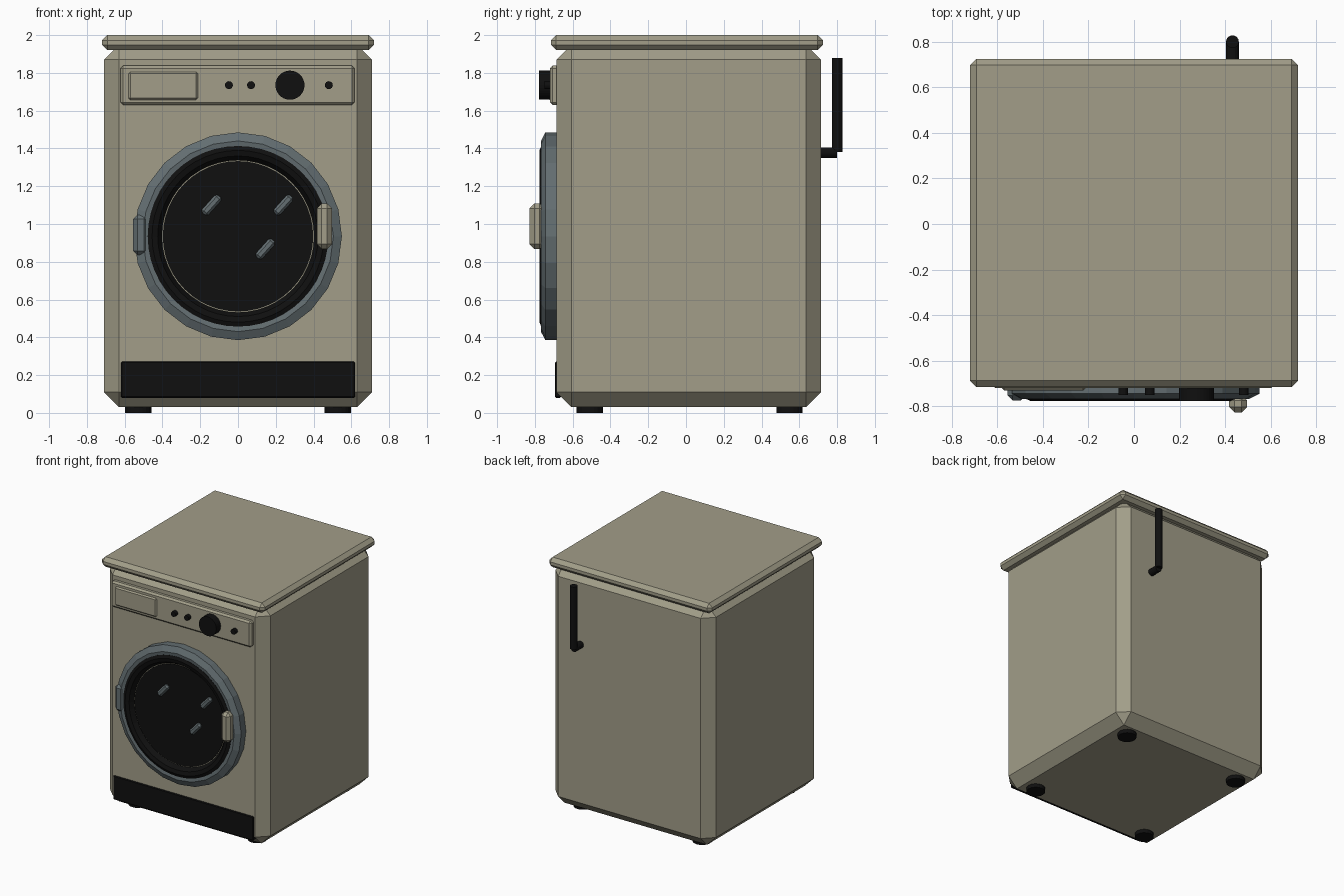
import bpy, bmesh, math
from mathutils import Matrix, Vector

if "Cube" in bpy.data.objects:
    bpy.data.objects.remove(bpy.data.objects["Cube"])


def material(name, rgb):
    m = bpy.data.materials.new(name)
    m.diffuse_color = (*rgb, 1.0)
    m.use_nodes = True
    m.node_tree.nodes["Principled BSDF"].inputs["Base Color"].default_value = m.diffuse_color
    return m


BEIGE = material("warm_beige", (0.36, 0.34, 0.25))
GREY = material("slate_grey", (0.125, 0.155, 0.165))
BLACK = material("black", (0.005, 0.005, 0.005))


def finish(bm, name, mat):
    bmesh.ops.recalc_face_normals(bm, faces=bm.faces)
    me = bpy.data.meshes.new(name)
    bm.to_mesh(me)
    bm.free()
    me.materials.append(mat)
    ob = bpy.data.objects.new(name, me)
    bpy.context.collection.objects.link(ob)
    return ob


def box(name, x, y, z, mat, bevel=0.0, spin=0.0):
    """Box from (min, max) ranges, chamfered, optionally turned about y."""
    bm = bmesh.new()
    bmesh.ops.create_cube(bm, size=1)
    for v in bm.verts:
        v.co = Vector((v.co.x * (x[1] - x[0]), v.co.y * (y[1] - y[0]), v.co.z * (z[1] - z[0])))
    if bevel:
        bmesh.ops.bevel(bm, geom=bm.edges[:], offset=bevel, segments=1, profile=0.5, affect='EDGES')
    c = Vector((sum(x) / 2, sum(y) / 2, sum(z) / 2))
    bm.transform(Matrix.Translation(c) @ Matrix.Rotation(spin, 4, 'Y'))
    return finish(bm, name, mat)


def rod(name, a, b, r, mat, n=16):
    """Capped cylinder between two points."""
    a, b = Vector(a), Vector(b)
    bm = bmesh.new()
    bmesh.ops.create_cone(bm, cap_ends=True, segments=n, radius1=r, radius2=r, depth=(b - a).length)
    rot = (b - a).to_track_quat('Z', 'Y').to_matrix().to_4x4()
    bm.transform(Matrix.Translation((a + b) / 2) @ rot)
    return finish(bm, name, mat)


DOOR_Z = 0.935


def ring(name, profile, n, mat):
    """Closed (radius, y) profile revolved about the door axis."""
    bm = bmesh.new()
    loops = []
    for i in range(n):
        t = 2 * math.pi * i / n
        loops.append([bm.verts.new((r * math.sin(t), y, DOOR_Z + r * math.cos(t))) for r, y in profile])
    k = len(profile)
    for i in range(n):
        p, q = loops[i], loops[(i + 1) % n]
        for j in range(k):
            bm.faces.new((p[j], p[(j + 1) % k], q[(j + 1) % k], q[j]))
    return finish(bm, name, mat)


# Cabinet and lid
box("cabinet", (-0.71, 0.71), (-0.685, 0.715), (0.03, 1.95), BEIGE, 0.08)
box("lid", (-0.72, 0.72), (-0.715, 0.725), (1.92, 2.0), BEIGE, 0.028)

# Feet
for x in (-0.527, 0.527):
    for y in (-0.51, 0.548):
        rod("foot", (x, y, 0), (x, y, 0.05), 0.07, BLACK, 20)

# Kick plate
box("kick_plate", (-0.62, 0.62), (-0.693, -0.66), (0.08, 0.272), BLACK, 0.006)

# Control panel, drawer, dial and buttons
box("control_panel", (-0.622, 0.617), (-0.72, -0.66), (1.63, 1.838), BEIGE, 0.014)
box("detergent_drawer", (-0.58, -0.213), (-0.73, -0.70), (1.656, 1.806), BEIGE, 0.01)
rod("dial", (0.275, -0.70, 1.735), (0.275, -0.777, 1.735), 0.077, BLACK, 32)
for x in (-0.048, 0.069, 0.481):
    rod("button", (x, -0.70, 1.735), (x, -0.75, 1.735), 0.021, BLACK, 16)

# Door: outer frame, gasket, thin trim and glass
ring("door_frame", [(0.55, -0.66), (0.55, -0.745), (0.505, -0.768), (0.455, -0.76), (0.45, -0.66)], 24, GREY)
ring("door_gasket", [(0.478, -0.70), (0.478, -0.766), (0.455, -0.776), (0.425, -0.768),
                     (0.403, -0.735), (0.403, -0.70)], 48, BLACK)
rod("door_trim", (0, -0.68, DOOR_Z), (0, -0.732, DOOR_Z), 0.4045, BEIGE, 48)
rod("door_glass", (0, -0.70, DOOR_Z), (0, -0.737, DOOR_Z), 0.398, BLACK, 48)

# Grey bars on the glass
for x, z in ((-0.14, 1.10), (0.24, 1.10), (0.145, 0.868)):
    box("drum_bar", (x - 0.062, x + 0.062), (-0.757, -0.72), (z - 0.022, z + 0.022), GREY,
        0.012, math.radians(-48))

# Hinge and handle
box("door_hinge", (-0.555, -0.475), (-0.774, -0.66), (0.835, 1.048), GREY, 0.022)
box("door_handle", (0.417, 0.497), (-0.828, -0.75), (0.868, 1.108), BEIGE, 0.025)

# Drain hose at the back
rod("hose_upright", (0.432, 0.80, 1.38), (0.432, 0.80, 1.88), 0.028, BLACK, 16)
rod("hose_outlet", (0.432, 0.70, 1.378), (0.432, 0.80, 1.378), 0.028, BLACK, 16)
